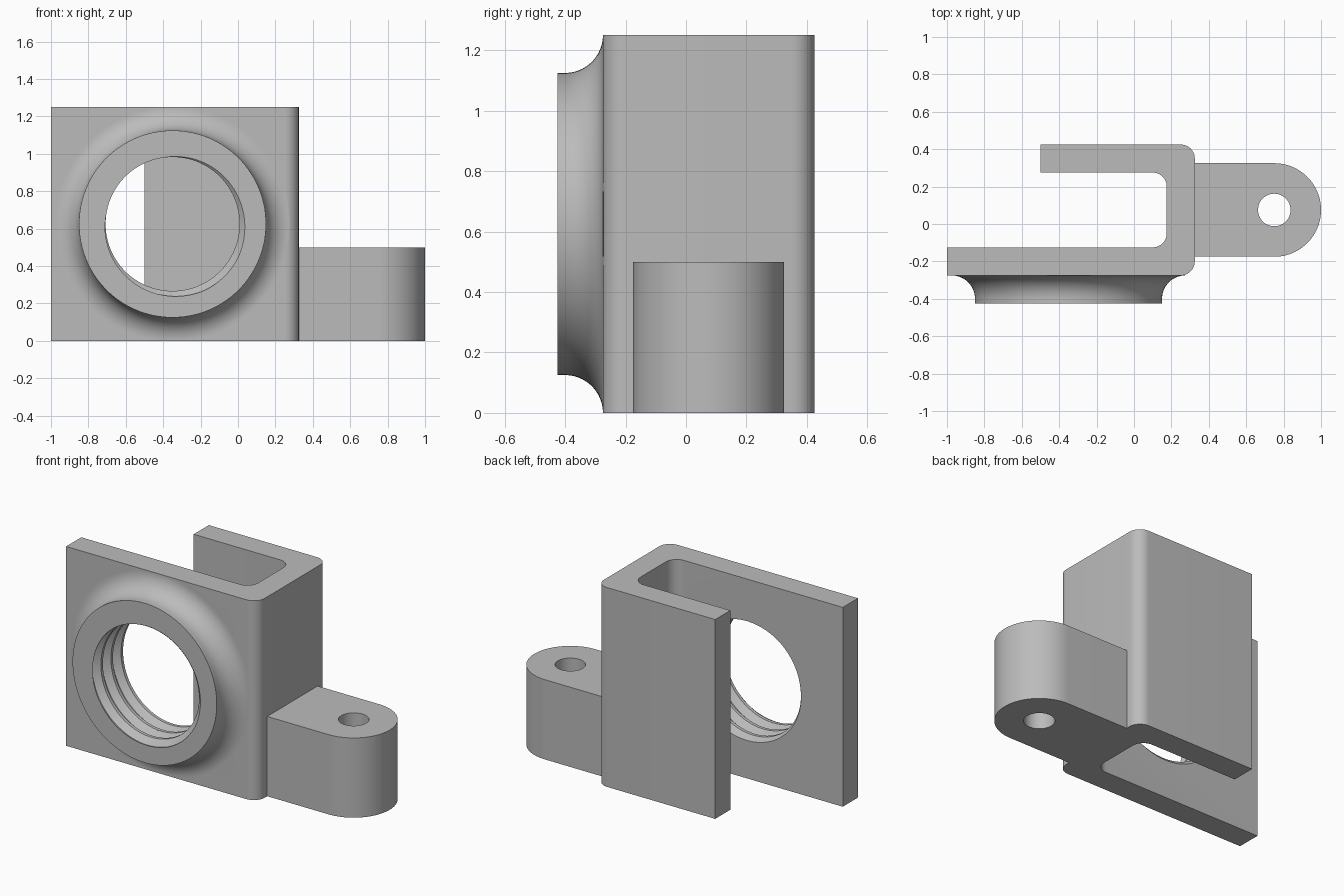
import bpy, bmesh
from math import sin, cos, pi, radians
from mathutils import Vector, Matrix

if "Cube" in bpy.data.objects:
    bpy.data.objects.remove(bpy.data.objects["Cube"])

grey = bpy.data.materials.new("plain grey")
grey.use_nodes = True
grey.diffuse_color = (0.5, 0.5, 0.5, 1)
grey.node_tree.nodes["Principled BSDF"].inputs["Base Color"].default_value = (0.5, 0.5, 0.5, 1)

BORE_X, BORE_Z = -0.35, 0.625
FRONT, PLATE, INSIDE, BACK = -0.425, -0.275, -0.125, 0.425


def arc(cx, cy, r, start, end, steps=12):
    angles = [radians(start + (end - start) * i / steps) for i in range(steps + 1)]
    return [(cx + r * cos(a), cy + r * sin(a)) for a in angles]


def finish(bm, name):
    bmesh.ops.recalc_face_normals(bm, faces=bm.faces)
    mesh = bpy.data.meshes.new(name)
    bm.to_mesh(mesh)
    bm.free()
    mesh.materials.append(grey)
    obj = bpy.data.objects.new(name, mesh)
    bpy.context.collection.objects.link(obj)
    return obj


def prism(name, outline, z0, z1):
    bm = bmesh.new()
    face = bm.faces.new([bm.verts.new((x, y, z0)) for x, y in outline])
    top = bmesh.ops.extrude_face_region(bm, geom=[face])["geom"]
    verts = [v for v in top if isinstance(v, bmesh.types.BMVert)]
    bmesh.ops.translate(bm, verts=verts, vec=(0, 0, z1 - z0))
    return finish(bm, name)


def select_only(obj):
    bpy.ops.object.select_all(action="DESELECT")
    obj.select_set(True)
    bpy.context.view_layer.objects.active = obj


def cut(obj, cutter):
    select_only(obj)
    mod = obj.modifiers.new("cut", "BOOLEAN")
    mod.operation = "DIFFERENCE"
    mod.solver = "EXACT"
    mod.object = cutter
    bpy.ops.object.modifier_apply(modifier=mod.name)


def thread_cutter(pitch=0.1, sides=96, turns=6):
    # Helical grid of flat crests and roots, closed by a fan at each end
    bm = bmesh.new()
    section = [(0.0, 0.358), (0.2, 0.358), (0.55, 0.394), (0.65, 0.394)]
    n = len(section)
    start = FRONT - 1.725 * pitch
    rows = turns * n + 1
    grid = []
    for i in range(sides):
        a = -2 * pi * i / sides
        column = []
        for j in range(rows + n):
            f, r = section[j % n]
            y = start + pitch * (j // n + f + i / sides)
            column.append(bm.verts.new((BORE_X + r * cos(a), y, BORE_Z + r * sin(a))))
        grid.append(column)

    def at(i, j):
        return grid[0][j + n] if i == sides else grid[i][j]

    for i in range(sides):
        for j in range(rows - 1):
            bm.faces.new((at(i, j), at(i + 1, j), at(i + 1, j + 1), at(i, j + 1)))
    bmesh.ops.delete(bm, geom=[v for v in bm.verts if not v.link_faces], context="VERTS")
    middle = start + pitch * turns / 2
    rim = [e for e in bm.edges if e.is_boundary]
    tips = [bm.verts.new((BORE_X, y, BORE_Z)) for y in (start - 0.1, start + pitch * (turns + 1) + 0.08)]
    for e in rim:
        tip = tips[0] if e.verts[0].co.y < middle else tips[1]
        bm.faces.new((e.verts[0], e.verts[1], tip))
    return finish(bm, "bore_cutter")


# U-shaped bracket with rounded corners
outline = [(-1, INSIDE), (-1, PLATE)]
outline += arc(0.25, -0.2, 0.075, -90, 0)
outline += arc(0.25, 0.35, 0.075, 0, 90)
outline += [(-0.5, BACK), (-0.5, 0.275)]
outline += arc(0.1, 0.2, 0.075, 90, 0)
outline += arc(0.1, -0.05, 0.075, 0, -90)
bracket = prism("bracket", outline, 0, 1.25)

# Round collar flaring into the front plate
bm = bmesh.new()
profile = [(0, FRONT), (0.5, FRONT)] + arc(0.625, -0.4, 0.125, 180, 90, 20)
profile += [(0.6, -0.265), (0, -0.265)]
verts = [bm.verts.new((BORE_X + r, y, BORE_Z)) for r, y in profile]
edges = [bm.edges.new(pair) for pair in zip(verts, verts[1:])]
bmesh.ops.spin(bm, geom=verts + edges, cent=(BORE_X, 0, BORE_Z), axis=(0, 1, 0),
               angle=2 * pi, steps=128)
bmesh.ops.remove_doubles(bm, verts=bm.verts, dist=1e-5)
collar = finish(bm, "collar")

# Threaded bore through collar and plate
bore = thread_cutter()
cut(bracket, bore)
cut(collar, bore)

# Side lug with a rounded end and a pin hole
lug = prism("mounting_lug", [(0.325, -0.175)] + arc(0.75, 0.075, 0.25, -90, 90, 48)
            + [(0.325, 0.325)], 0, 0.5)
pin = prism("pin_hole_cutter", arc(0.75, 0.075, 0.087, 0, 360, 48)[:-1], -0.1, 0.6)
cut(lug, pin)

for cutter in (bore, pin):
    bpy.data.objects.remove(cutter)
for part in (bracket, collar, lug):
    select_only(part)
    bpy.ops.object.shade_smooth_by_angle(angle=radians(25))
